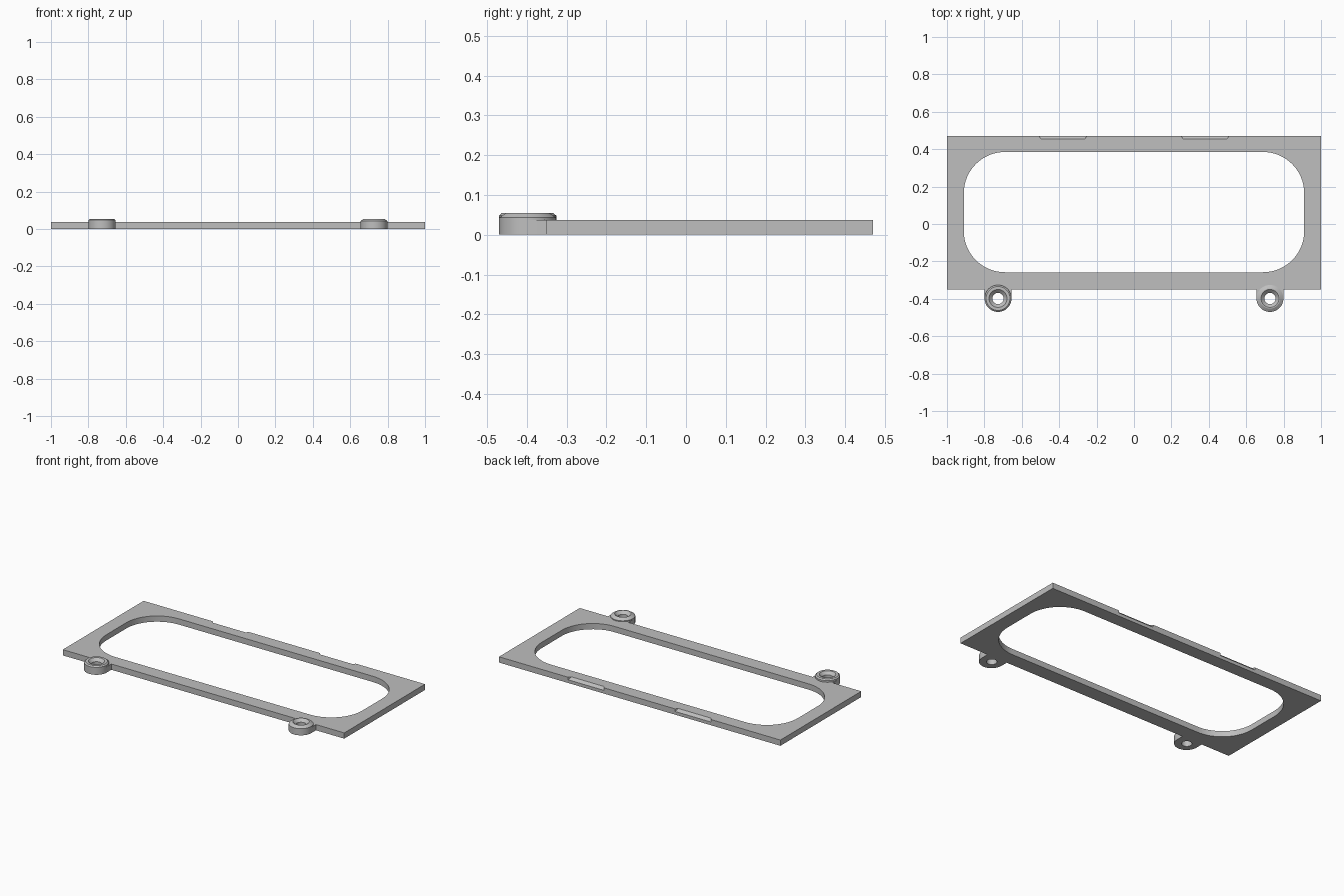
import bpy, bmesh, math

if "Cube" in bpy.data.objects:
    bpy.data.objects.remove(bpy.data.objects["Cube"])

T = 0.037                       # plate thickness
LUG_X, LUG_Y, LUG_R, HOLE_R = 0.727, -0.398, 0.072, 0.03
FRONT, BACK = -0.35, 0.47

grey = bpy.data.materials.new("light grey")
grey.diffuse_color = (0.52, 0.52, 0.52, 1)
grey.use_nodes = True
grey.node_tree.nodes["Principled BSDF"].inputs["Base Color"].default_value = grey.diffuse_color


def arc(cx, cy, r, a0, a1, n):
    return [(cx + r * math.cos(math.radians(a0 + (a1 - a0) * i / n)),
             cy + r * math.sin(math.radians(a0 + (a1 - a0) * i / n))) for i in range(n + 1)]


def mesh_object(name, bm):
    bmesh.ops.recalc_face_normals(bm, faces=bm.faces)
    me = bpy.data.meshes.new(name)
    bm.to_mesh(me)
    bm.free()
    ob = bpy.data.objects.new(name, me)
    bpy.context.collection.objects.link(ob)
    me.materials.append(grey)
    return ob


def activate(ob):
    bpy.ops.object.select_all(action='DESELECT')
    ob.select_set(True)
    bpy.context.view_layer.objects.active = ob


# Frame outline with two rounded lugs on the front edge
outline = [(1, FRONT), (1, BACK), (-1, BACK), (-1, FRONT)]
for x in (-LUG_X, LUG_X):
    outline += [(x - LUG_R, FRONT)] + arc(x, LUG_Y, LUG_R, 180, 360, 24) + [(x + LUG_R, FRONT)]

# Rounded window and screw holes
x0, y0, y1, r = 0.91, -0.258, 0.385, 0.22
window = (arc(x0 - r, y1 - r, r, 0, 90, 16) + arc(-x0 + r, y1 - r, r, 90, 180, 16)
          + arc(-x0 + r, y0 + r, r, 180, 270, 16) + arc(x0 - r, y0 + r, r, 270, 360, 16))
holes = [arc(x, LUG_Y, HOLE_R, 0, 352.5, 47) for x in (-LUG_X, LUG_X)]

curve = bpy.data.curves.new("frame", 'CURVE')
curve.dimensions = '2D'
curve.fill_mode = 'BOTH'
curve.extrude = T / 2
for pts in [outline, window] + holes:
    sp = curve.splines.new('POLY')
    sp.points.add(len(pts) - 1)
    for p, (x, y) in zip(sp.points, pts):
        p.co = (x, y, 0, 1)
    sp.use_cyclic_u = True
tmp = bpy.data.objects.new("frame_outline", curve)
bpy.context.collection.objects.link(tmp)
bpy.context.view_layer.update()
bm = bmesh.new()
bm.from_mesh(tmp.evaluated_get(bpy.context.evaluated_depsgraph_get()).to_mesh())
bpy.data.objects.remove(tmp)
bmesh.ops.remove_doubles(bm, verts=bm.verts, dist=1e-5)
bmesh.ops.translate(bm, verts=bm.verts, vec=(0, 0, T / 2))
frame = mesh_object("frame", bm)

# Sloped latch notches along the top of the back edge
for sx in (-1, 1):
    bm = bmesh.new()
    cx, e = sx * 0.38, 0.01
    ends = []
    for s in (-1, 1):
        ends.append([bm.verts.new(v) for v in (
            (cx + s * 0.11, BACK - 0.015 - e, T + e),
            (cx + s * 0.135, BACK + e, T + e),
            (cx + s * 0.135, BACK + e, T - 0.017 - e))])
    a, b = ends
    bm.faces.new(a)
    bm.faces.new(b)
    for i in range(3):
        j = (i + 1) % 3
        bm.faces.new((a[i], a[j], b[j], b[i]))
    cutter = mesh_object("notch_cutter", bm)
    cutter.hide_render = True
    mod = frame.modifiers.new("notch", 'BOOLEAN')
    mod.operation = 'DIFFERENCE'
    mod.solver = 'EXACT'
    mod.object = cutter
    activate(frame)
    bpy.ops.object.modifier_apply(modifier=mod.name)
    bpy.data.objects.remove(cutter)
activate(frame)
bpy.ops.object.shade_smooth_by_angle(angle=math.radians(25))

# Raised countersunk collars on the lugs, right one with the wider chamfer
N = 48
for name, x, rim, shoulder in (("left_collar", -LUG_X, 0.064, 0.048),
                               ("right_collar", LUG_X, 0.054, 0.043)):
    profile = [(LUG_R, T), (LUG_R, shoulder), (rim, 0.055), (0.048, 0.055), (HOLE_R, T)]
    bm = bmesh.new()
    rings = [[bm.verts.new((x + r * math.cos(math.tau * i / N),
                            LUG_Y + r * math.sin(math.tau * i / N), z)) for i in range(N)]
             for r, z in profile]
    for k in range(len(rings)):
        a, b = rings[k], rings[(k + 1) % len(rings)]
        for i in range(N):
            j = (i + 1) % N
            bm.faces.new((a[i], a[j], b[j], b[i]))
    activate(mesh_object(name, bm))
    bpy.ops.object.shade_smooth_by_angle(angle=math.radians(25))
